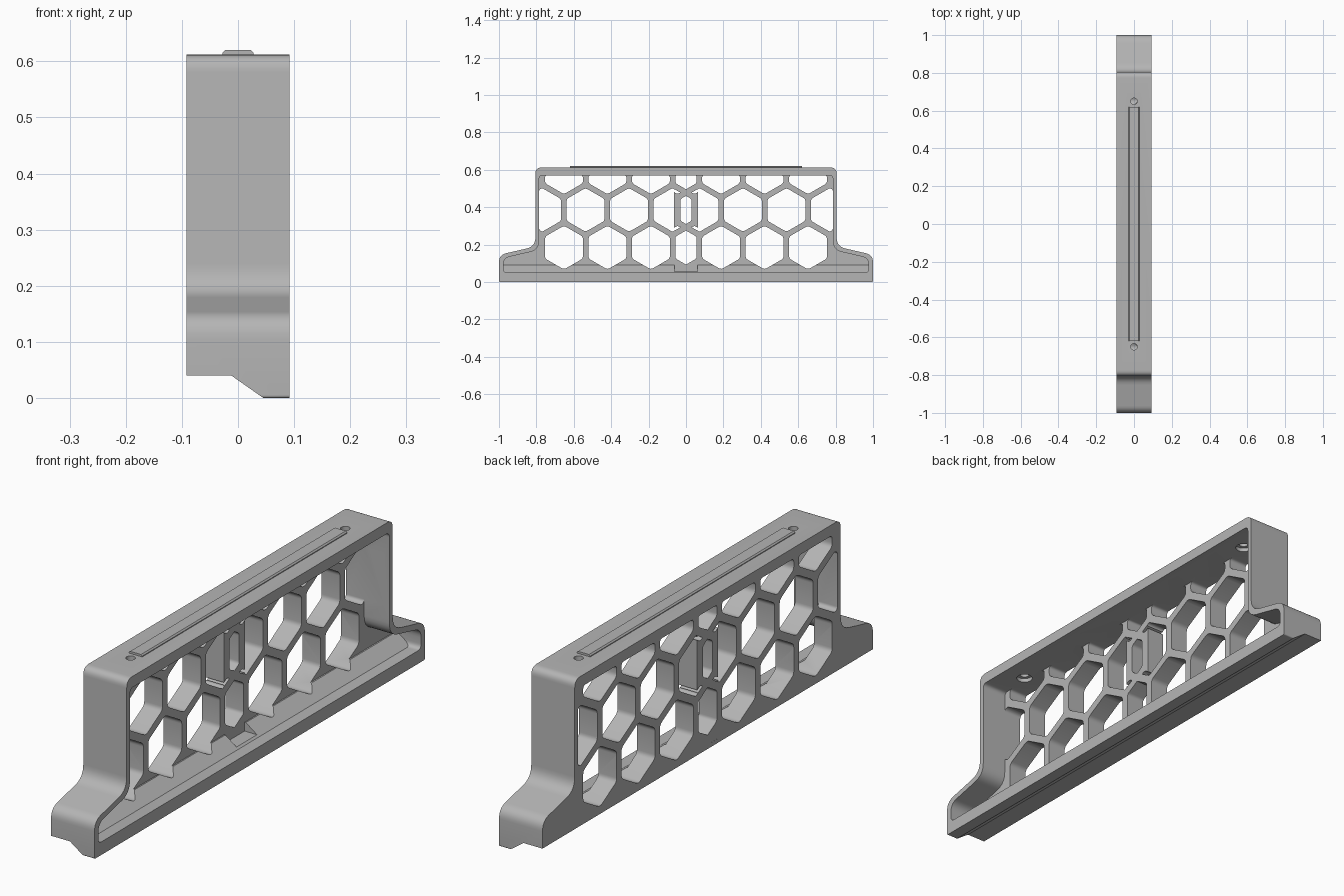
import bpy, bmesh, math
from mathutils import Vector

if "Cube" in bpy.data.objects:
    bpy.data.objects.remove(bpy.data.objects["Cube"])

grey = bpy.data.materials.new("light_grey")
grey.diffuse_color = (0.46, 0.46, 0.46, 1)
grey.use_nodes = True
grey.node_tree.nodes["Principled BSDF"].inputs["Base Color"].default_value = grey.diffuse_color


def rounded(pts, n=5):
    """Polygon of (u, v, radius) with its corners rounded."""
    out = []
    for i, p in enumerate(pts):
        c = Vector(p[:2])
        a, b = Vector(pts[i - 1][:2]) - c, Vector(pts[(i + 1) % len(pts)][:2]) - c
        d = min(p[2], a.length * 0.45, b.length * 0.45)
        if d < 1e-5:
            out.append(tuple(c))
            continue
        s, e = c + a.normalized() * d, c + b.normalized() * d
        for k in range(n + 1):
            t = k / n
            out.append(tuple(s * (1 - t) ** 2 + c * 2 * t * (1 - t) + e * t * t))
    return out


def prism(name, polys, lo, hi, axis):
    """Extrude 2D polygons along an axis."""
    bm = bmesh.new()
    put = {"x": lambda t, u, v: (t, u, v), "y": lambda t, u, v: (u, t, v),
           "z": lambda t, u, v: (u, v, t)}[axis]
    for poly in polys:
        f = bm.faces.new([bm.verts.new(put(lo, *p)) for p in poly])
        r = bmesh.ops.extrude_face_region(bm, geom=[f])
        vs = [g for g in r["geom"] if isinstance(g, bmesh.types.BMVert)]
        bmesh.ops.translate(bm, verts=vs, vec=put(hi - lo, 0, 0))
    bmesh.ops.recalc_face_normals(bm, faces=bm.faces[:])
    me = bpy.data.meshes.new(name)
    bm.to_mesh(me)
    bm.free()
    ob = bpy.data.objects.new(name, me)
    bpy.context.collection.objects.link(ob)
    me.materials.append(grey)
    return ob


def cut(ob, tool):
    """Subtract the tool, then discard it."""
    m = ob.modifiers.new("cut", "BOOLEAN")
    m.operation, m.solver, m.object = "DIFFERENCE", "EXACT", tool
    bpy.context.view_layer.objects.active = ob
    bpy.ops.object.modifier_apply(modifier="cut")
    bpy.data.objects.remove(tool)


def clip(poly, y0, y1, z0, z1):
    """Clip a convex polygon to a rectangle."""
    for ax, lim, s in ((0, y0, 1), (0, y1, -1), (1, z0, 1), (1, z1, -1)):
        out = []
        for i, q in enumerate(poly):
            p = poly[i - 1]
            dp, dq = (p[ax] - lim) * s, (q[ax] - lim) * s
            if dp * dq < 0:
                t = dp / (dp - dq)
                out.append((p[0] + (q[0] - p[0]) * t, p[1] + (q[1] - p[1]) * t))
            if dq >= 0:
                out.append(q)
        poly = out
    return poly


PITCH, ROW, WALL = 0.2325, 0.2013, 0.030
FLOOR, CEIL, SIDE, MID = 0.056, 0.57, 0.785, 0.062


def cells(y0, y1, sign, r=0.014):
    """Honeycomb cells of the left (sign 1) or right (-1) grid, clipped to y0..y1."""
    out = []
    R = (PITCH - WALL) / math.sqrt(3)
    for row in range(3):
        for k in range(5):
            y = (0.045 if row != 1 else -0.072) - PITCH * k
            if y < -0.8:
                continue
            z = 0.184 + ROW * row
            h = [(sign * (y + R * math.sin(a * math.pi / 3)), z + R * math.cos(a * math.pi / 3))
                 for a in range(6)]
            h = clip(h, y0, y1, FLOOR, CEIL)
            if len(h) < 3:
                continue
            ys, zs = [p[0] for p in h], [p[1] for p in h]
            if max(ys) - min(ys) > 0.01 and max(zs) - min(zs) > 0.01:
                out.append(rounded([(*p, r) for p in h], 4))
    return out


def mirrored(half):
    return half + [(-u, v, r) for u, v, r in reversed(half)]


# Body with flared feet
body = prism("bracket_body", [rounded(mirrored([
    (1.0, 0, 0.006), (1.0, 0.145, 0.04), (0.805, 0.19, 0.05), (0.805, 0.612, 0.032)]), 7)],
    -0.092, 0.092, "x")

# Stepped underside
cut(body, prism("step", [[(-0.2, -0.1), (-0.2, 0.04), (-0.012, 0.04), (0.045, 0), (0.045, -0.1)]],
                -1.2, 1.2, "y"))

# Open tray on the +x side, with a sloped floor
tray = prism("tray", [rounded(mirrored([
    (0.977, 0.05, 0.02), (0.977, 0.127, 0.035), (0.785, 0.172, 0.05), (0.785, 0.57, 0.02)]), 7)],
    -0.015, 0.2, "x")
cut(tray, prism("ramp", [[(-0.2, -0.1), (-0.2, 0.09), (-0.01, 0.09), (0.058, 0.041), (0.058, -0.1)]],
                -1.2, 1.2, "y"))
cut(body, tray)

# Honeycomb openings on both halves and a centre gap
holes = cells(-SIDE, -MID, 1) + cells(MID, SIDE, -1)
cut(body, prism("cells", holes, -0.2, 0.07, "x"))
cut(body, prism("gap", [[(-MID, FLOOR), (MID, FLOOR), (MID, CEIL), (-MID, CEIL)]], -0.2, 0.07, "x"))

# Centre webs: the two grids overlap here
for name, s in (("centre_web_left", 1), ("centre_web_right", -1)):
    e = MID + 0.002
    web = prism(name, [[(-e, FLOOR - 0.004), (e, FLOOR - 0.004), (e, CEIL + 0.004), (-e, CEIL + 0.004)]],
                -0.0918, -0.0152, "x")
    cut(web, prism("cells", cells(-0.1, 0.1, s, 0.01), -0.2, 0.07, "x"))

# Screw holes in the top, wider underneath
for y in (-0.65, 0.65):
    for r, lo, hi in ((0.017, 0.5, 0.7), (0.03, 0.5, 0.585)):
        ring = [(r * math.cos(a * math.pi / 12), y + r * math.sin(a * math.pi / 12)) for a in range(24)]
        cut(body, prism("hole", [ring], lo, hi, "z"))

# Raised strip along the top
prism("top_strip", [[(-0.028, 0.605), (0.028, 0.605), (0.028, 0.615), (0.023, 0.62),
                     (-0.023, 0.62), (-0.028, 0.615)]], -0.62, 0.62, "y")

# Smooth the rounded corners only
for ob in bpy.context.scene.objects:
    bpy.ops.object.select_all(action="DESELECT")
    ob.select_set(True)
    bpy.context.view_layer.objects.active = ob
    bpy.ops.object.shade_smooth_by_angle(angle=math.radians(30))
